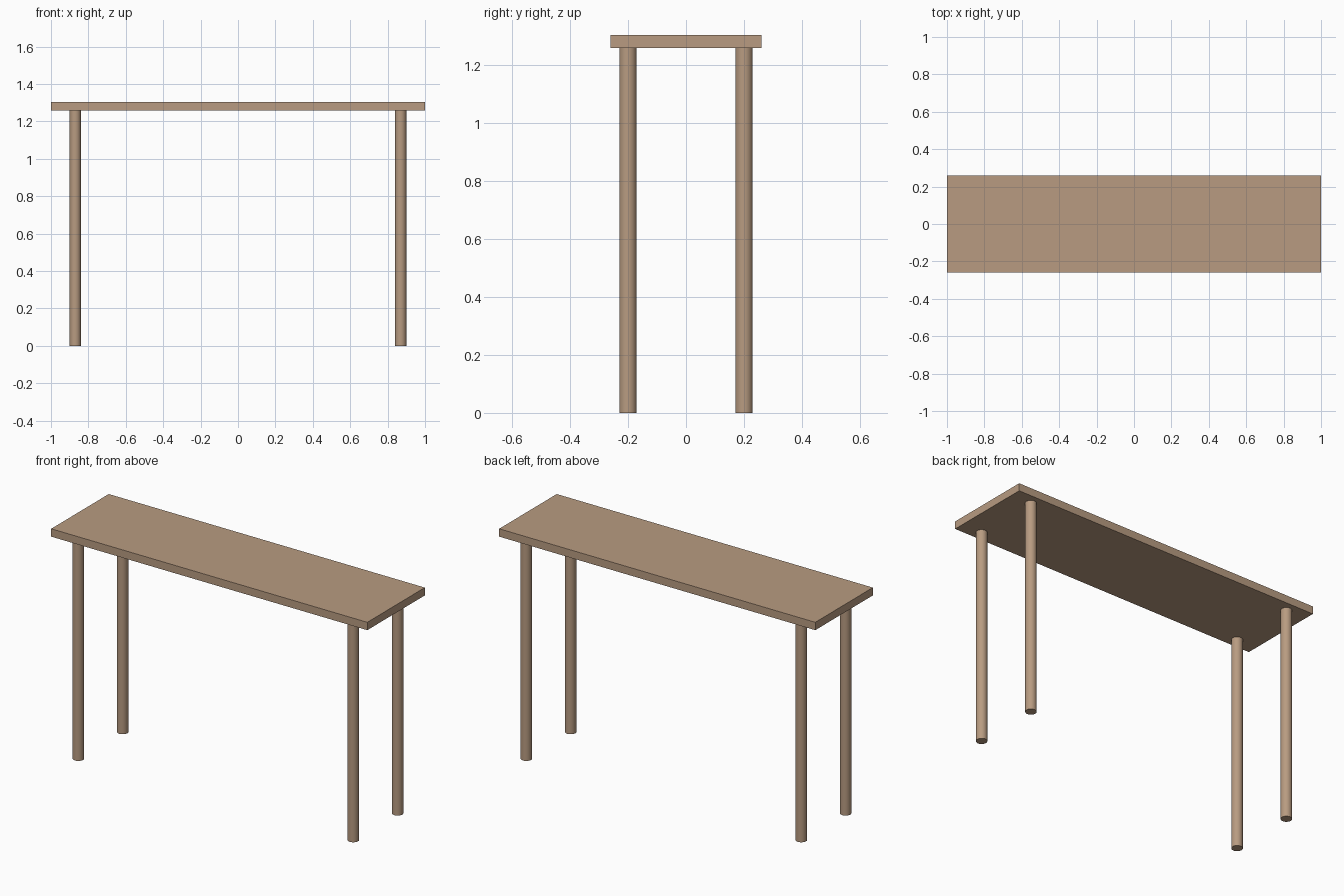
import bpy

if "Cube" in bpy.data.objects:
    bpy.data.objects.remove(bpy.data.objects["Cube"])

TOP_Z, UNDER_Z = 1.302, 1.257
LEG_X, LEG_Y, LEG_R = 0.87, 0.2, 0.03

wood = bpy.data.materials.new("wood")
wood.diffuse_color = (0.48, 0.33, 0.22, 1)
wood.use_nodes = True
wood.node_tree.nodes["Principled BSDF"].inputs["Base Color"].default_value = wood.diffuse_color

# Table top: plain rectangular slab
bpy.ops.mesh.primitive_cube_add(size=1, location=(0, 0, (TOP_Z + UNDER_Z) / 2))
top = bpy.context.object
top.name = "table_top"
top.scale = (2.0, 0.52, TOP_Z - UNDER_Z)
bpy.ops.object.transform_apply(location=False, rotation=False, scale=True)
top.data.materials.append(wood)

# Four round legs, one near each corner
for y_name, sy in (("front", -1), ("back", 1)):
    for x_name, sx in (("left", -1), ("right", 1)):
        bpy.ops.mesh.primitive_cylinder_add(
            vertices=32, radius=LEG_R, depth=UNDER_Z,
            location=(sx * LEG_X, sy * LEG_Y, UNDER_Z / 2))
        leg = bpy.context.object
        leg.name = f"{y_name}_{x_name}_leg"
        leg.data.materials.append(wood)
        bpy.ops.object.shade_smooth_by_angle()
